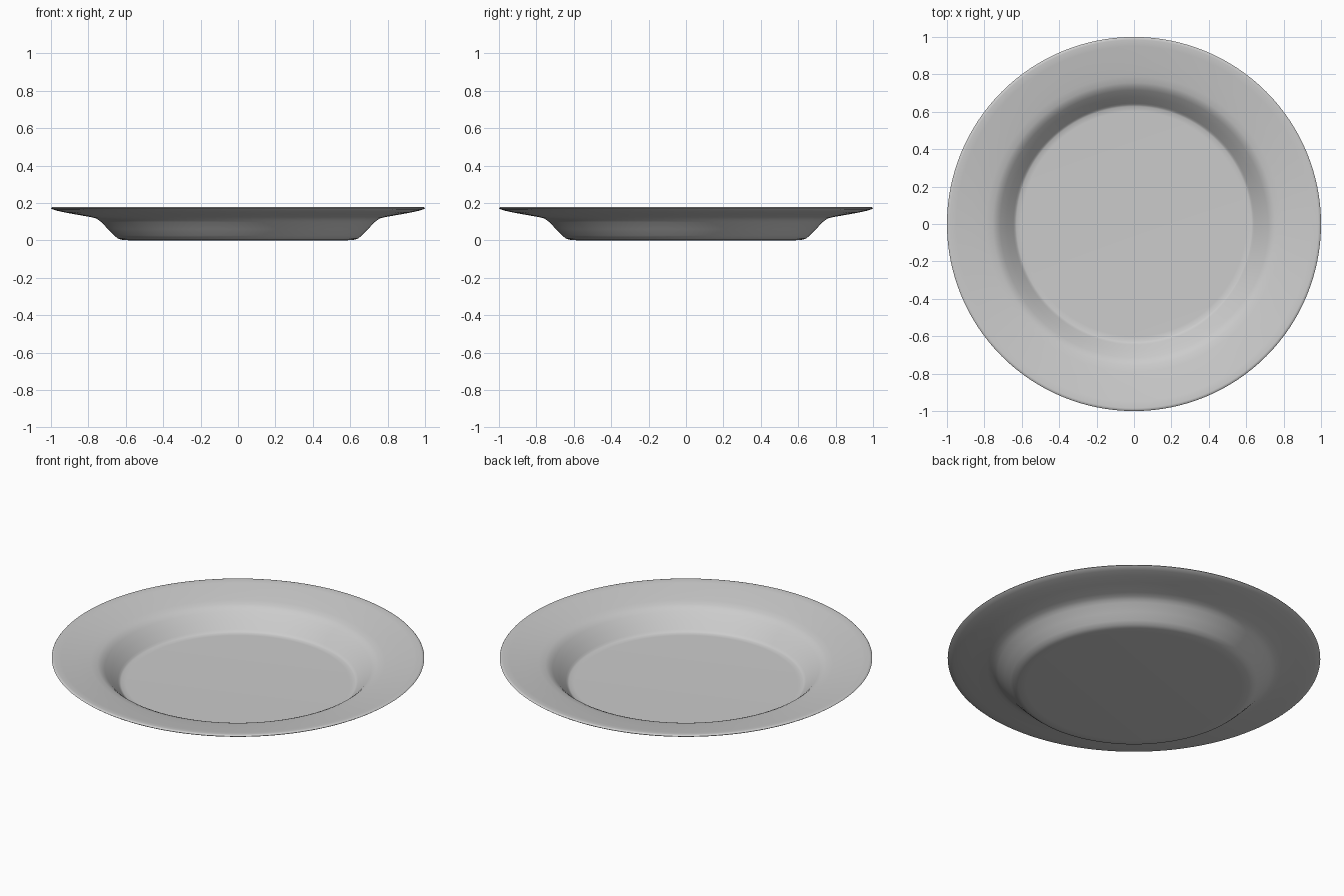
import bpy, bmesh, math

if "Cube" in bpy.data.objects:
    bpy.data.objects.remove(bpy.data.objects["Cube"])

SEGMENTS = 128

# Cross-section (radius, height): underside outwards, round the lip, back over the top
profile = [
    (0.0, 0.0), (0.58, 0.0), (0.62, 0.003), (0.643, 0.010), (0.662, 0.026),
    (0.695, 0.060), (0.73, 0.097), (0.745, 0.109), (0.762, 0.118), (0.79, 0.125),
    (0.87, 0.139), (0.93, 0.150), (0.97, 0.159), (0.992, 0.166), (1.0, 0.172),
    (0.996, 0.177), (0.985, 0.178), (0.95, 0.173), (0.87, 0.159), (0.79, 0.146),
    (0.755, 0.138), (0.735, 0.129), (0.715, 0.113), (0.68, 0.077), (0.645, 0.040),
    (0.637, 0.031), (0.628, 0.026), (0.60, 0.025), (0.0, 0.025),
]

# Plate: revolve the cross-section around z
bm = bmesh.new()
verts = [bm.verts.new((r, 0, z)) for r, z in profile]
edges = [bm.edges.new(pair) for pair in zip(verts, verts[1:])]
bmesh.ops.spin(bm, geom=verts + edges, cent=(0, 0, 0), axis=(0, 0, 1),
               angle=math.tau, steps=SEGMENTS, use_duplicate=False)
bmesh.ops.remove_doubles(bm, verts=bm.verts, dist=1e-5)
bmesh.ops.recalc_face_normals(bm, faces=bm.faces)

mesh = bpy.data.meshes.new("plate")
bm.to_mesh(mesh)
bm.free()
plate = bpy.data.objects.new("plate", mesh)
bpy.context.collection.objects.link(plate)

# Smooth shading
bpy.context.view_layer.objects.active = plate
plate.select_set(True)
bpy.ops.object.shade_smooth_by_angle(angle=math.radians(50))
